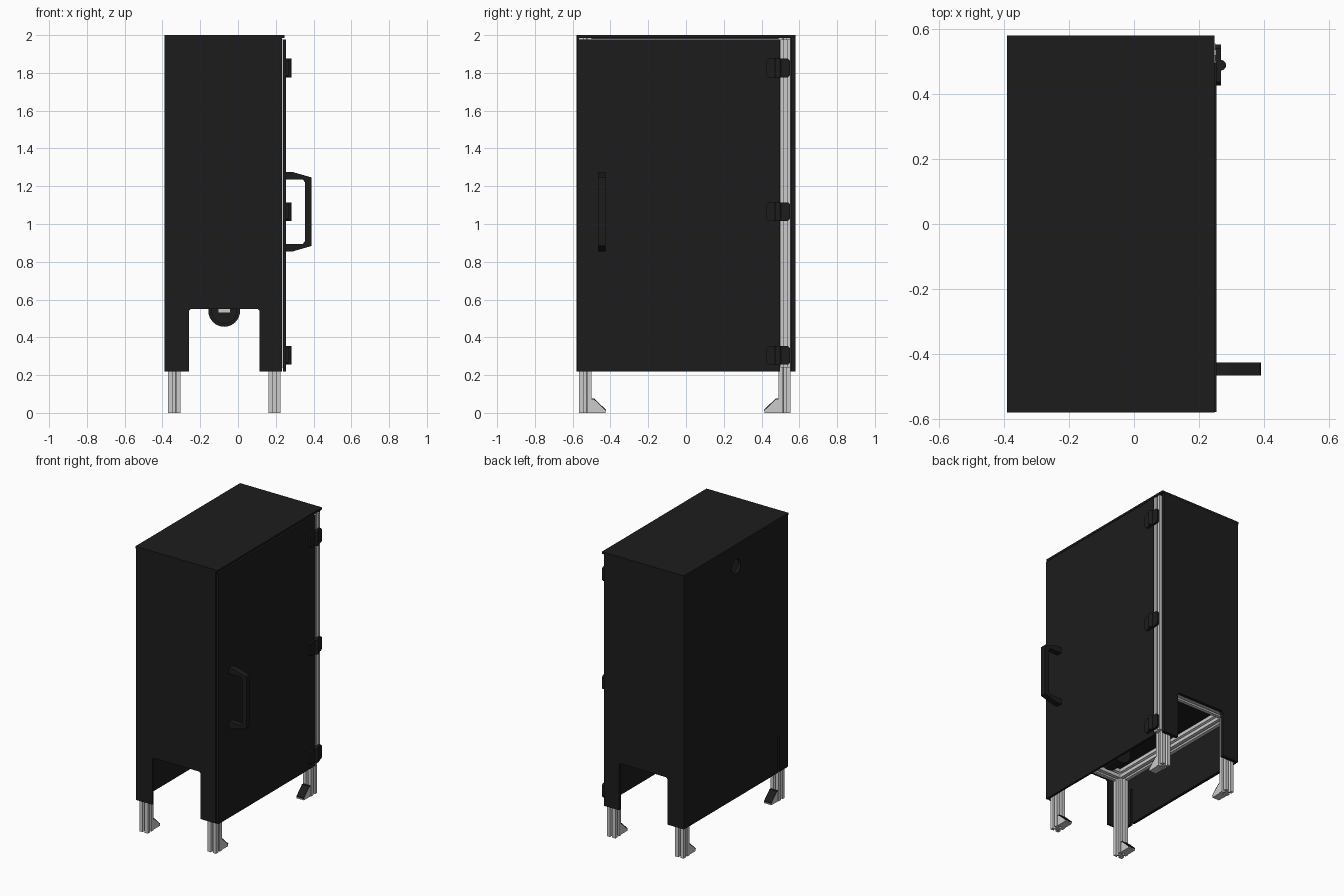
import bpy, bmesh, math
from mathutils import Vector

if "Cube" in bpy.data.objects:
    bpy.data.objects.remove(bpy.data.objects["Cube"])

black = bpy.data.materials.new("black_sheet")
black.diffuse_color = (0.012, 0.012, 0.012, 1)
black.use_nodes = True
black.node_tree.nodes["Principled BSDF"].inputs["Base Color"].default_value = black.diffuse_color


def prism(name, pts, axis, a, b, mat=None):
    """Extrude a 2D profile along an axis from a to b."""
    place = {'x': lambda u, v, w: (w, u, v),
             'y': lambda u, v, w: (u, w, v),
             'z': lambda u, v, w: (u, v, w)}[axis]
    bm = bmesh.new()
    face = bm.faces.new([bm.verts.new(place(u, v, a)) for u, v in pts])
    ext = bmesh.ops.extrude_face_region(bm, geom=[face])
    verts = [g for g in ext['geom'] if isinstance(g, bmesh.types.BMVert)]
    bmesh.ops.translate(bm, verts=verts, vec=Vector(place(0, 0, b - a)))
    bmesh.ops.recalc_face_normals(bm, faces=bm.faces)
    me = bpy.data.meshes.new(name)
    bm.to_mesh(me)
    bm.free()
    ob = bpy.data.objects.new(name, me)
    bpy.context.collection.objects.link(ob)
    if mat:
        me.materials.append(mat)
    return ob


def box(name, x0, x1, y0, y1, z0, z1, mat=None):
    return prism(name, [(x0, y0), (x1, y0), (x1, y1), (x0, y1)], 'z', z0, z1, mat)


def circle(cu, cv, r, n=32):
    return [(cu + r * math.cos(2 * math.pi * i / n),
             cv + r * math.sin(2 * math.pi * i / n)) for i in range(n)]


def smooth(ob):
    bpy.ops.object.select_all(action='DESELECT')
    ob.select_set(True)
    bpy.context.view_layer.objects.active = ob
    bpy.ops.object.shade_smooth_by_angle(angle=math.radians(30))


def slot_profile(cu, cv):
    """Square bar section with an undercut slot in each side."""
    h = 0.0325
    side = [(-h, -h), (-0.008, -h), (-0.008, -h + 0.006), (-0.014, -h + 0.006),
            (-0.007, -h + 0.019), (0.007, -h + 0.019), (0.014, -h + 0.006),
            (0.008, -h + 0.006), (0.008, -h)]
    pts = []
    for k in range(4):
        c, s = ((1, 0), (0, 1), (-1, 0), (0, -1))[k]
        pts += [(cu + c * u - s * v, cv + s * u + c * v) for u, v in side]
    return pts


XS, YS = (-0.337, 0.193), (-0.533, 0.522)

# Corner posts and their triangular foot brackets
for x in XS:
    for y in YS:
        prism("corner_post", slot_profile(x, y), 'z', 0, 1.985)
        d = 1 if y < 0 else -1
        y0 = y + d * 0.0325

        def along(pts):
            return [(y0 + d * u, v) for u, v in pts]
        for s in (-1, 1):
            xc = x + s * 0.024
            prism("foot_bracket_cheek", along([(0, 0), (0.075, 0), (0.075, 0.012), (0.014, 0.07), (0, 0.07)]),
                  'x', xc - 0.004, xc + 0.004)
        prism("foot_bracket_cover", along([(0.075, 0.01), (0.077, 0.016), (0.016, 0.075), (0, 0.075),
                                           (0, 0.07), (0.014, 0.068)]),
              'x', x - 0.028, x + 0.028, black)
        prism("foot_bracket_base", along([(0, 0), (0.075, 0), (0.075, 0.008), (0, 0.008)]),
              'x', x - 0.02, x + 0.02)

# Horizontal frame bars
for z in (0.583, 1.95):
    for y in YS:
        prism("cross_bar", slot_profile(y, z)[::1] and [(u, v) for u, v in slot_profile(y, z)],
              'x', XS[0] + 0.0325, XS[1] - 0.0325)
    for x in XS:
        prism("long_bar", slot_profile(x, z), 'y', YS[0] + 0.0325, YS[1] - 0.0325)

# End panels with leg cut-outs
end = [(-0.388, 0.22), (-0.26, 0.22), (-0.26, 0.54), (-0.25, 0.55), (0.105, 0.55),
       (0.115, 0.54), (0.115, 0.22), (0.232, 0.22), (0.232, 1.985), (-0.388, 1.985)]
prism("front_panel", end, 'y', -0.579, -0.566, black)
prism("rear_panel", end, 'y', 0.556, 0.579, black)

# Long side panel with cable slit and vent hole
side = [(-0.566, 0.22), (-0.478, 0.22), (-0.478, 0.475), (-0.462, 0.475),
        (-0.462, 0.22), (0.556, 0.22), (0.556, 1.985), (-0.566, 1.985)]
back = prism("side_panel", side, 'x', -0.39, -0.37, black)
cutter = prism("vent_cutter", circle(0, 1.845, 0.05), 'x', -0.45, -0.3)
cutter.hide_render = True
cutter.hide_set(True)
mod = back.modifiers.new("vent_hole", 'BOOLEAN')
mod.operation = 'DIFFERENCE'
mod.object = cutter
mod.solver = 'EXACT'

# Roof and floor
box("roof", -0.39, 0.247, -0.58, 0.58, 1.985, 2.0, black)
box("floor", -0.37, 0.225, -0.566, 0.556, 0.615, 0.627, black)

# Door and the hinge strip beside it
box("door", 0.238, 0.253, -0.578, 0.497, 0.22, 1.978, black)
strip = [(0.2255, 0.5), (0.25, 0.5), (0.25, 0.519), (0.24, 0.519),
         (0.24, 0.535), (0.25, 0.535), (0.25, 0.554), (0.2255, 0.554)]
prism("hinge_strip", strip, 'z', 0.24, 1.978)

# Hinges: two rounded leaves and a knuckle
for z in (0.305, 1.065, 1.825):
    for a, b in ((0.484, 0.425), (0.492, 0.551)):
        c = 0.012 if b > a else -0.012
        leaf = [(a, z - 0.05), (b - c, z - 0.05), (b, z - 0.038),
                (b, z + 0.038), (b - c, z + 0.05), (a, z + 0.05)]
        prism("hinge_leaf", leaf, 'x', 0.25, 0.267, black)
    smooth(prism("hinge_knuckle", circle(0.267, 0.488, 0.016, 20), 'z', z - 0.05, z + 0.05, black))

# Door handle
outer = [(0.25, 0.855), (0.29, 0.855), (0.387, 0.883), (0.39, 0.89), (0.39, 1.24), (0.387, 1.247),
         (0.29, 1.275), (0.25, 1.275)]
inner = [(0.25, 1.235), (0.343, 1.235), (0.356, 1.22), (0.356, 0.91), (0.343, 0.895), (0.25, 0.895)]
prism("door_handle", outer + inner, 'y', -0.465, -0.425, black)

# Round fan housing hanging below the floor
smooth(prism("fan_housing", circle(-0.073, 0.54, 0.084), 'y', -0.35, -0.22, black))
smooth(prism("fan_cap", circle(-0.073, 0.54, 0.068), 'y', -0.365, -0.35, black))
box("fan_plate", -0.103, -0.043, -0.372, -0.365, 0.532, 0.555)
